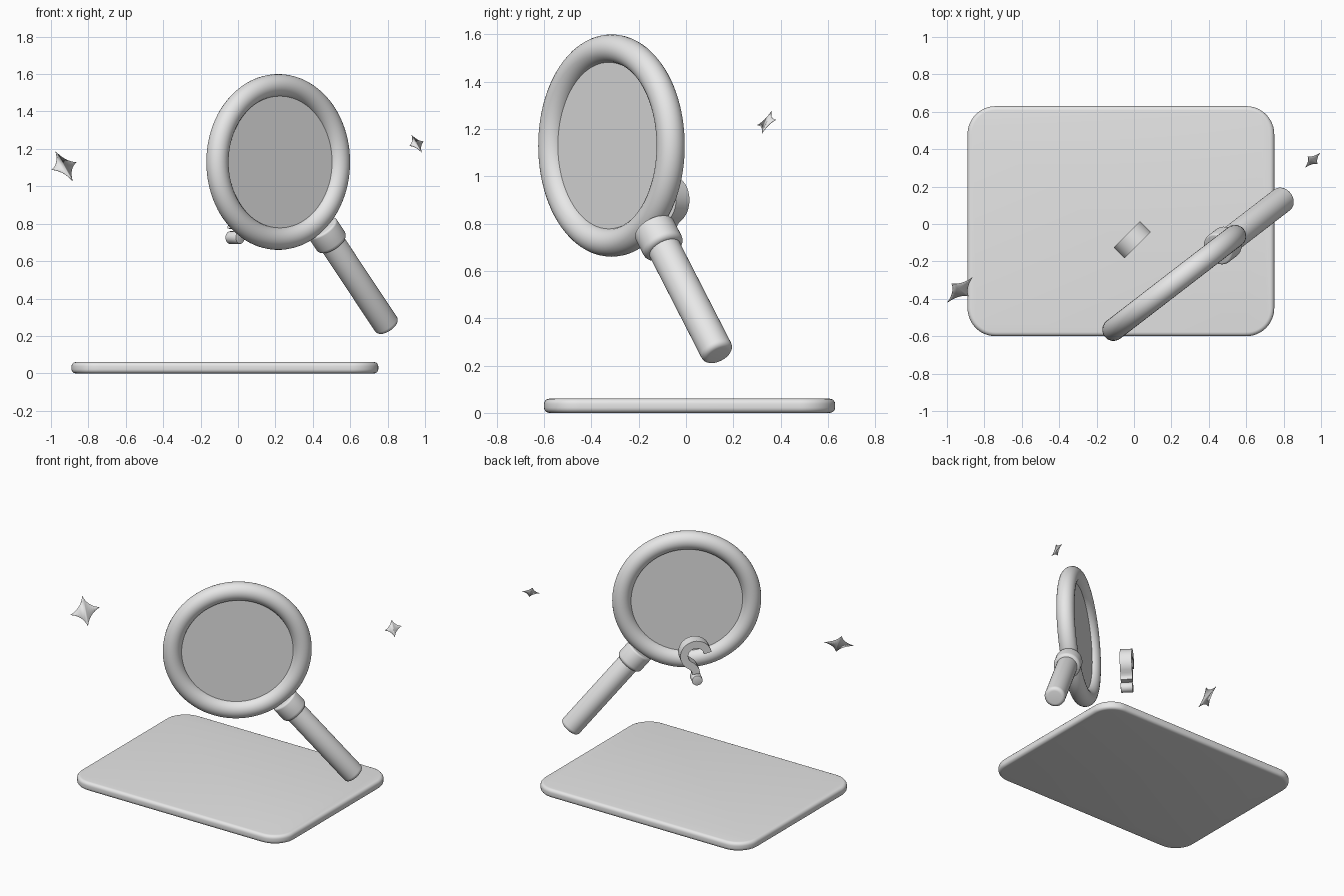
import bpy, bmesh, math
from mathutils import Matrix, Vector

if "Cube" in bpy.data.objects:
    bpy.data.objects.remove(bpy.data.objects["Cube"])

grey = bpy.data.materials.new("light_grey")
grey.diffuse_color = (0.8, 0.8, 0.8, 1)
grey.use_nodes = True
grey.node_tree.nodes["Principled BSDF"].inputs["Base Color"].default_value = grey.diffuse_color


def finish(name, bm, matrix=Matrix(), angle=35):
    bmesh.ops.recalc_face_normals(bm, faces=bm.faces)
    mesh = bpy.data.meshes.new(name)
    bm.to_mesh(mesh)
    bm.free()
    mesh.materials.append(grey)
    ob = bpy.data.objects.new(name, mesh)
    bpy.context.collection.objects.link(ob)
    ob.matrix_world = matrix
    bpy.ops.object.select_all(action='DESELECT')
    bpy.context.view_layer.objects.active = ob
    ob.select_set(True)
    bpy.ops.object.shade_smooth_by_angle(angle=math.radians(angle))
    return ob


def lathe(name, profile, matrix, closed=False, steps=64):
    """Spin (radius, height) points around local z."""
    bm = bmesh.new()
    vs = [bm.verts.new((r, 0, h)) for r, h in profile]
    edges = [bm.edges.new(p) for p in zip(vs, vs[1:])]
    if closed:
        edges.append(bm.edges.new((vs[-1], vs[0])))
    bmesh.ops.spin(bm, geom=vs + edges, axis=(0, 0, 1), cent=(0, 0, 0),
                   angle=2 * math.pi, steps=steps, use_duplicate=False)
    bmesh.ops.remove_doubles(bm, verts=bm.verts, dist=1e-5)
    return finish(name, bm, matrix)


def rounded_rod(r, h0, h1, b0, b1, n=5):
    """Half outline of a rod with rounded rims."""
    q = [i / n * math.pi / 2 for i in range(n + 1)]
    low = [(r - b0 + b0 * math.sin(a), h0 + b0 - b0 * math.cos(a)) for a in q]
    high = [(r - b1 + b1 * math.cos(a), h1 - b1 + b1 * math.sin(a)) for a in q]
    return [(0, h0)] + low + high + [(0, h1)]


def frame(x, y, z, origin):
    m = Matrix((x, y, z)).transposed().to_4x4()
    m.translation = origin
    return m


# Base: rounded slab with softened rims
bm = bmesh.new()
outline = []
for cx, cy, start in ((0.6, 0.48, 0), (-0.74, 0.48, 90), (-0.74, -0.45, 180), (0.6, -0.45, 270)):
    for i in range(13):
        a = math.radians(start + i * 7.5)
        outline.append(bm.verts.new((cx + 0.15 * math.cos(a), cy + 0.15 * math.sin(a), 0)))
face = bm.faces.new(outline)
ext = bmesh.ops.extrude_face_region(bm, geom=[face])
bmesh.ops.translate(bm, vec=(0, 0, 0.06), verts=[v for v in ext["geom"] if isinstance(v, bmesh.types.BMVert)])
rims = [e for e in bm.edges if abs(e.verts[0].co.z - e.verts[1].co.z) < 1e-4]
bmesh.ops.bevel(bm, geom=rims, offset=0.022, segments=5, profile=0.5, affect='EDGES')
finish("base", bm)

# Magnifier frame: side runs along the glass, front points out of it
turn = math.radians(37.6)
side = Vector((math.cos(turn), math.sin(turn), 0))
front = Vector((math.sin(turn), -math.cos(turn), 0))
up = Vector((0, 0, 1))
centre = Vector((0.215, -0.315, 1.13))
glass = frame(side, up, front, centre)

# Rim and lens
ring = [(0.41 + 0.06 * math.cos(i * math.pi / 12), 0.06 * math.sin(i * math.pi / 12)) for i in range(24)]
lathe("rim", ring, glass, closed=True, steps=96)
lathe("lens", [(0, -0.015), (0.37, -0.015), (0.37, 0.015), (0, 0.015)], glass, steps=96)

# Collar and handle, running down and outward from the rim
tilt = math.radians(40)
along = side * math.sin(tilt) - up * math.cos(tilt)
stick = frame(front, along.cross(front), along, centre)
lathe("collar", rounded_rod(0.09, 0.455, 0.575, 0.012, 0.025), stick)
lathe("handle", rounded_rod(0.07, 0.56, 1.155, 0.01, 0.025), stick)

# Question mark: a hooked ribbon plus a round dot
diag = math.sqrt(0.5)
mark = frame(Vector((diag, diag, 0)), up, Vector((diag, -diag, 0)), Vector((-0.01, -0.085, 0)))
path = [Vector((0.076 * math.cos(math.radians(a)), 0.9 + 0.076 * math.sin(math.radians(a))))
        for a in range(170, -51, -10)]
path += [Vector(p) for p in ((0.028, 0.828), (0.012, 0.812), (0.002, 0.795), (0, 0.772))]
bm = bmesh.new()
rows = []
for i, p in enumerate(path):
    d = (path[min(i + 1, len(path) - 1)] - path[max(i - 1, 0)]).normalized() * 0.025
    rows.append([bm.verts.new((p.x + s * d.y, p.y - s * d.x, h))
                 for s, h in ((-1, -0.04), (1, -0.04), (1, 0.04), (-1, 0.04))])
for a, b in zip(rows, rows[1:]):
    for k in range(4):
        bm.faces.new((a[k], a[k - 1], b[k - 1], b[k]))
bm.faces.new(rows[0])
bm.faces.new(rows[-1])
finish("question_hook", bm, mark)
lathe("question_dot", rounded_rod(0.034, -0.04, 0.04, 0.003, 0.003, 2),
      mark @ Matrix.Translation((-0.008, 0.726, 0)), steps=32)

# Sparkles: flat four-pointed stars with hollow sides
for name, spot, size in (("large_sparkle", (-0.93, -0.352, 1.108), 1.0),
                         ("small_sparkle", (0.955, 0.341, 1.228), 0.59)):
    a = Vector((0.067, 0.067, 0.02)) * size
    b = Vector((-0.046, 0.034, 0.08)) * size
    bm = bmesh.new()
    verts = []
    tips = [a, b, -a, -b]
    for k in range(4):
        p, q = tips[k], tips[(k + 1) % 4]
        for i in range(8):
            t = i / 8
            c = (p + q) * 0.235
            verts.append(bm.verts.new(p * (1 - t) ** 2 + c * 2 * t * (1 - t) + q * t * t))
    face = bm.faces.new(verts)
    ob = finish(name, bm, Matrix.Translation(spot))
    thick = ob.modifiers.new("thickness", 'SOLIDIFY')
    thick.thickness = 0.002
    thick.offset = 0
